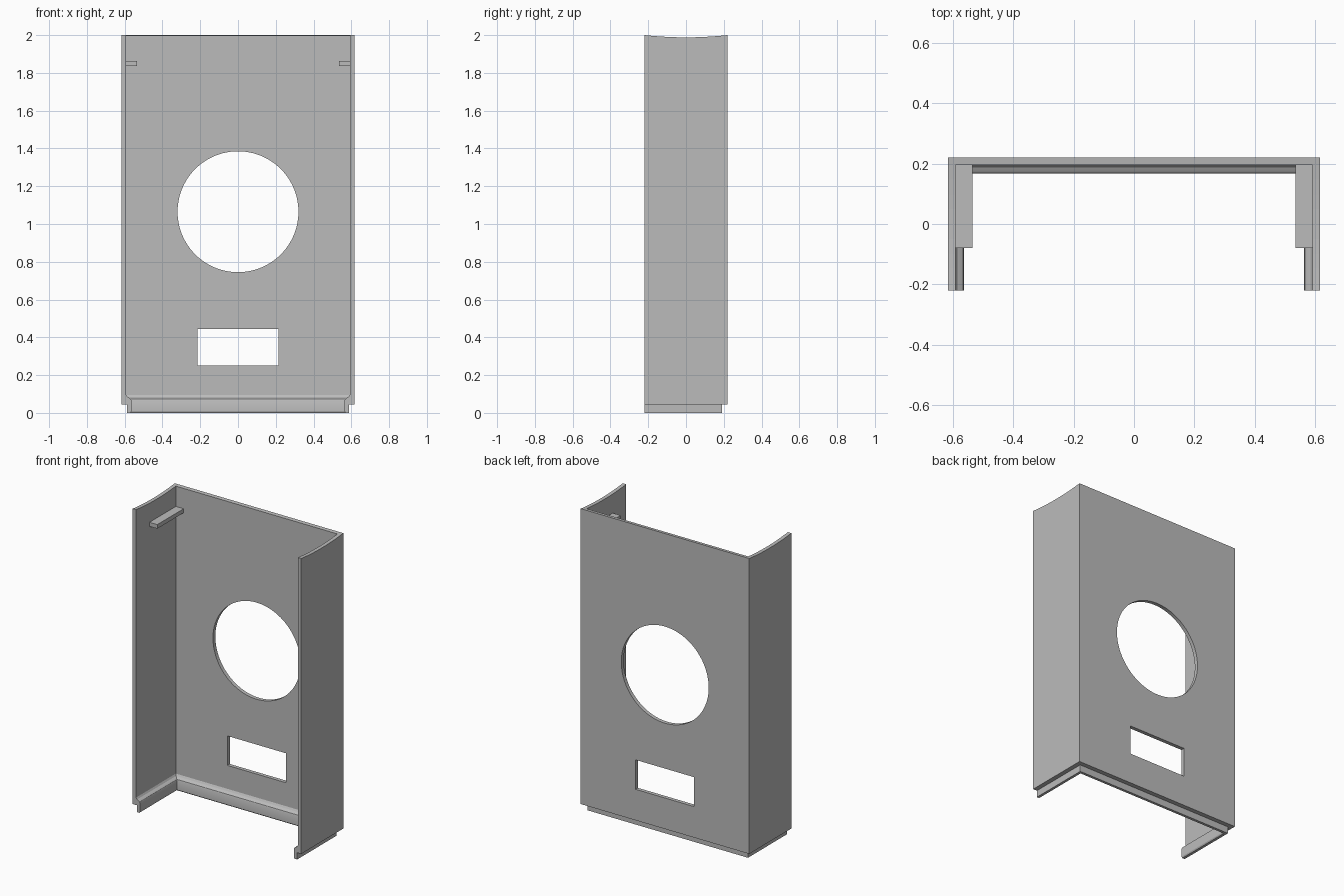
import bpy, bmesh, math

if "Cube" in bpy.data.objects:
    bpy.data.objects.remove(bpy.data.objects["Cube"], do_unlink=True)

grey = bpy.data.materials.new("plain grey")
grey.use_nodes = True
colour = (0.5, 0.5, 0.5, 1)
grey.diffuse_color = colour
grey.node_tree.nodes["Principled BSDF"].inputs["Base Color"].default_value = colour

HALF_W, HALF_D, WALL = 0.617, 0.22, 0.025


def finish(name, bm):
    bmesh.ops.recalc_face_normals(bm, faces=bm.faces)
    mesh = bpy.data.meshes.new(name)
    bm.to_mesh(mesh)
    bm.free()
    mesh.materials.append(grey)
    obj = bpy.data.objects.new(name, mesh)
    bpy.context.collection.objects.link(obj)
    return obj


def u_sweep(name, profile):
    """Sweep (inset, z) points along the open U of side, back and side."""
    bm = bmesh.new()
    rings = []
    for side, at_back in ((-1, 0), (-1, 1), (1, 1), (1, 0)):
        rings.append([bm.verts.new((side * (HALF_W - inset),
                                    HALF_D - inset if at_back else -HALF_D, z))
                      for inset, z in profile])
    n = len(profile)
    for a, b in zip(rings, rings[1:]):
        for i in range(n):
            j = (i + 1) % n
            bm.faces.new((a[i], a[j], b[j], b[i]))
    bm.faces.new(rings[0])
    bm.faces.new(rings[-1])
    return finish(name, bm)


def box(name, lo, hi):
    bm = bmesh.new()
    bmesh.ops.create_cube(bm, size=1)
    for v in bm.verts:
        v.co = [(a + b) / 2 + c * (b - a) for a, b, c in zip(lo, hi, v.co)]
    return finish(name, bm)


def cylinder(name, radius, depth, segments, location, rotation):
    bm = bmesh.new()
    bmesh.ops.create_cone(bm, cap_ends=True, segments=segments, radius1=radius,
                          radius2=radius, depth=depth)
    obj = finish(name, bm)
    obj.location, obj.rotation_euler = location, rotation
    return obj


# Three-sided shell
shell = u_sweep("shell", [(0, 0.045), (WALL, 0.045), (WALL, 2.03), (0, 2.03)])

# Cutters: round opening, slot, and the shallow concave top
cutters = [
    cylinder("round_opening_cutter", 0.32, 0.3, 96, (0, HALF_D, 1.065), (math.pi / 2, 0, 0)),
    box("slot_cutter", (-0.214, 0.1, 0.25), (0.214, 0.3, 0.445)),
    cylinder("top_curve_cutter", 2, 2, 256, (0, 0, 3.988), (0, math.pi / 2, 0)),
]
for cutter in cutters:
    cutter.hide_render = True
    cutter.hide_viewport = True
    cutter.display_type = 'WIRE'
    mod = shell.modifiers.new(cutter.name, 'BOOLEAN')
    mod.operation, mod.solver, mod.object = 'DIFFERENCE', 'EXACT', cutter

# Stepped lip along the bottom, with a rounded shoulder
lip = u_sweep("bottom_lip", [
    (0.03, 0), (0.048, 0), (0.053, 0.008), (0.053, 0.065), (0.05, 0.073),
    (0.042, 0.079), (0.032, 0.084), (WALL, 0.095), (WALL, 0.045), (0.03, 0.045)])

# Support rails near the top
for name, s in (("left_rail", 1), ("right_rail", -1)):
    xs = sorted((s * 0.535, s * (HALF_W - WALL)))
    box(name, (xs[0], -0.08, 1.836), (xs[1], HALF_D - WALL, 1.863))

# Smooth rounded parts, keeping edges sharp
bpy.ops.object.select_all(action='DESELECT')
for obj in (shell, lip):
    obj.select_set(True)
bpy.context.view_layer.objects.active = shell
bpy.ops.object.shade_smooth_by_angle(angle=math.radians(30))
